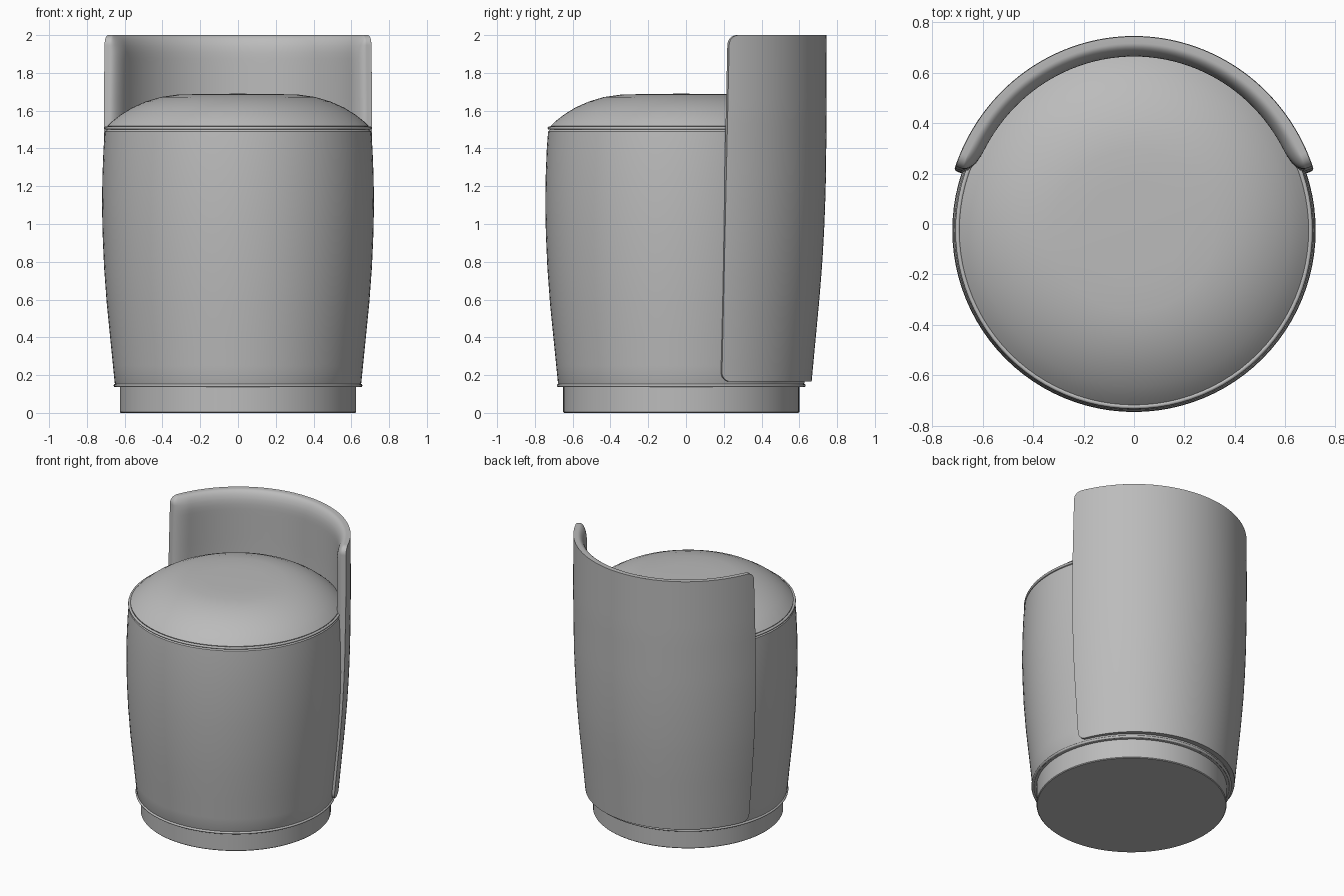
import bpy, bmesh, math

if "Cube" in bpy.data.objects:
    bpy.data.objects.remove(bpy.data.objects["Cube"])

CY = -0.025  # centre of the round seat
SEGMENTS = 96

fabric = bpy.data.materials.new("grey_fabric")
fabric.use_nodes = True
grey = (0.5, 0.5, 0.5, 1)
fabric.diffuse_color = grey
fabric.node_tree.nodes["Principled BSDF"].inputs["Base Color"].default_value = grey


def finish(name, bm, angle=40):
    bmesh.ops.recalc_face_normals(bm, faces=bm.faces)
    mesh = bpy.data.meshes.new(name)
    bm.to_mesh(mesh)
    bm.free()
    mesh.materials.append(fabric)
    obj = bpy.data.objects.new(name, mesh)
    bpy.context.collection.objects.link(obj)
    bpy.ops.object.select_all(action="DESELECT")
    obj.select_set(True)
    bpy.context.view_layer.objects.active = obj
    bpy.ops.object.shade_smooth_by_angle(angle=math.radians(angle))
    return obj


def lathe(name, profile, closed=False):
    """Spin an (r, z) profile around the seat axis."""
    bm = bmesh.new()
    verts = [bm.verts.new((r, CY, z)) for r, z in profile]
    edges = [bm.edges.new(p) for p in zip(verts, verts[1:])]
    if closed:
        edges.append(bm.edges.new((verts[-1], verts[0])))
    bmesh.ops.spin(bm, geom=verts + edges, cent=(0, CY, 0), axis=(0, 0, 1),
                   angle=math.tau, steps=SEGMENTS)
    bmesh.ops.remove_doubles(bm, verts=bm.verts, dist=0.0003)
    return finish(name, bm)


def piping(name, radius, z, thick):
    ring = [(radius + thick * math.cos(k * math.tau / 10),
             z + thick * math.sin(k * math.tau / 10)) for k in range(10)]
    return lathe(name, ring, closed=True)


# Plinth, upholstered drum, cushion and seams
lathe("plinth", [(0, 0), (0.62, 0), (0.625, 0.005), (0.625, 0.15), (0, 0.15)])
lathe("drum", [(0, 0.14), (0.645, 0.14), (0.653, 0.16), (0.662, 0.25), (0.677, 0.4),
               (0.695, 0.58), (0.709, 0.77), (0.717, 0.95), (0.72, 1.1),
               (0.718, 1.25), (0.712, 1.4), (0.705, 1.49), (0.69, 1.505), (0, 1.505)])
lathe("seat_cushion", [(0, 1.5), (0.685, 1.5), (0.692, 1.518), (0.665, 1.545), (0.62, 1.58),
                       (0.56, 1.617), (0.49, 1.648), (0.41, 1.672), (0.32, 1.685),
                       (0.2, 1.688), (0, 1.69)])
piping("top_piping", 0.699, 1.508, 0.009)
piping("bottom_piping", 0.65, 0.145, 0.009)

# Wrap-around backrest: flat outside, padded inside
BOTTOM, TOP, CORNER = 0.165, 2.0, 0.05
CURVE = [(0.1, 0.664), (0.25, 0.678), (0.4, 0.692), (0.6, 0.711), (0.8, 0.727),
         (1.0, 0.738), (1.2, 0.745), (1.6, 0.75), (2.0, 0.748)]


def shell_radius(z):
    for (z0, r0), (z1, r1) in zip(CURVE, CURVE[1:]):
        if z <= z1:
            return r0 + (r1 - r0) * (z - z0) / (z1 - z0)
    return CURVE[-1][1]


def puff(distance):
    t = min(max(distance / 0.11, 0), 1)
    return math.sqrt(1 - (1 - t) ** 2)


def corner_inset(z):
    d = min(z - BOTTOM, TOP - z)
    if d >= CORNER:
        return 0
    return CORNER - math.sqrt(max(CORNER ** 2 - (CORNER - d) ** 2, 0))


arc = [CORNER * (1 - math.cos(k * math.pi / 16)) for k in range(8)]
span = TOP - BOTTOM - 2 * CORNER
rows = ([BOTTOM + a for a in arc]
        + [BOTTOM + CORNER + span * (1 - math.cos(math.pi * k / 30)) / 2 for k in range(31)]
        + [TOP - a for a in reversed(arc)])
COLS = 80

bm = bmesh.new()
outer, inner = [], []
for z in rows:
    radius = shell_radius(z)
    edge_y = 0.186 + 0.022 * z + corner_inset(z)
    start = math.asin((edge_y - CY) / (radius + 0.02))
    half = math.pi / 2 - start
    out_row, in_row = [], []
    for c in range(COLS + 1):
        u = -math.cos(math.pi * c / COLS)
        a = math.pi / 2 - half * u
        side = (1 - abs(u)) * half * radius
        thick = 0.027 + 0.053 * puff(TOP - z) * puff(side)
        for row, r in ((out_row, radius), (in_row, radius - thick)):
            row.append(bm.verts.new((r * math.cos(a), CY + (r + 0.02) * math.sin(a), z)))
    outer.append(out_row)
    inner.append(in_row)

for grid in (outer, inner):
    for low, high in zip(grid, grid[1:]):
        for c in range(COLS):
            bm.faces.new((low[c], low[c + 1], high[c + 1], high[c]))


def border(grid):
    return (grid[0] + [r[-1] for r in grid[1:]] + grid[-1][-2::-1]
            + [r[0] for r in grid[-2:0:-1]])


# Close the rim between the two skins
rim_out, rim_in = border(outer), border(inner)
for k in range(len(rim_out)):
    n = (k + 1) % len(rim_out)
    bm.faces.new((rim_out[k], rim_out[n], rim_in[n], rim_in[k]))

# Soften the outline of both skins
loop = set(rim_out) | set(rim_in)
bm.normal_update()
edges = [e for e in bm.edges if e.verts[0] in loop and e.verts[1] in loop
         and e.calc_face_angle(0) > math.radians(35)]
bmesh.ops.bevel(bm, geom=edges, offset=0.008, segments=3, profile=0.5,
                affect="EDGES", clamp_overlap=True)
finish("backrest", bm, 50)
